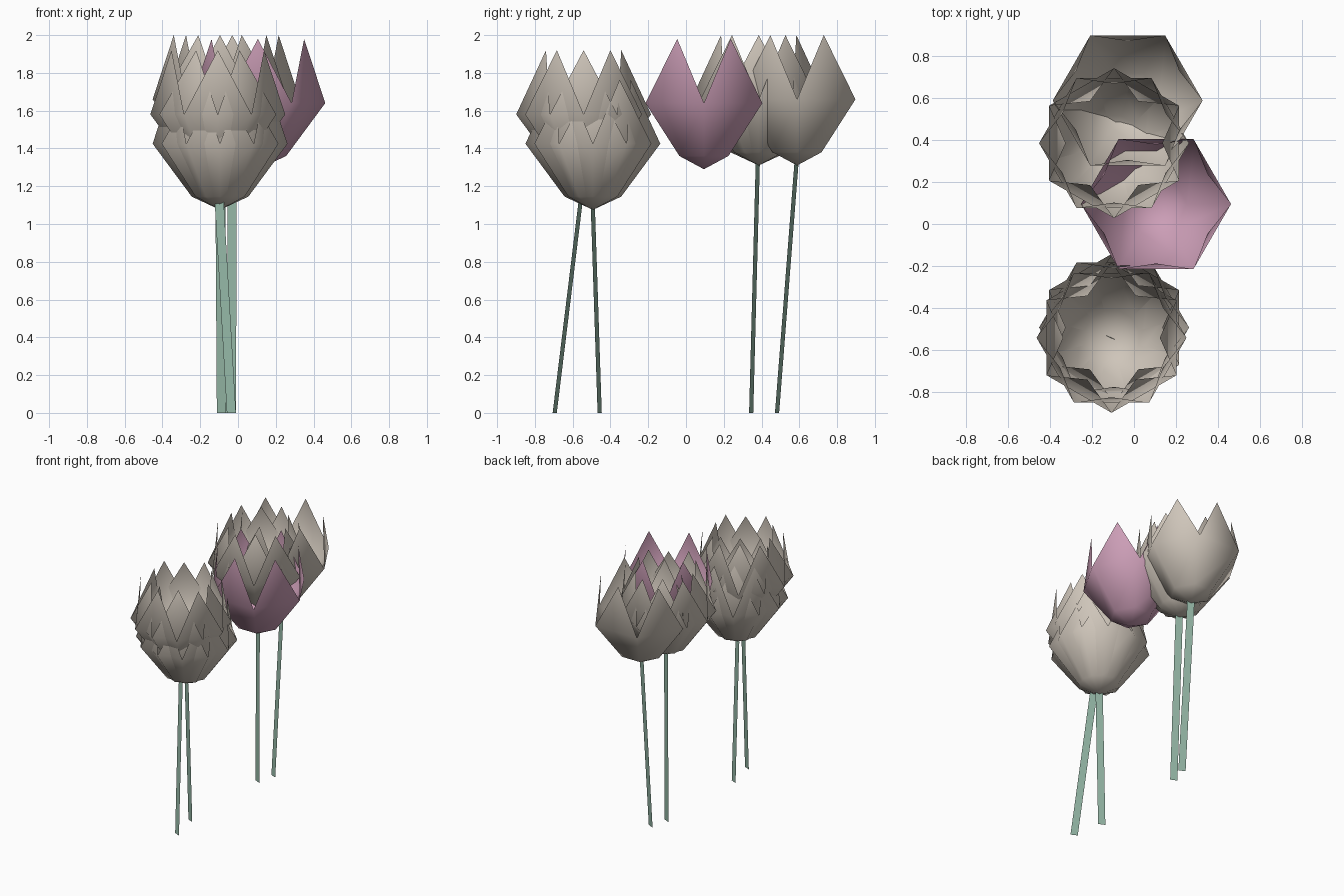
import bpy
import bmesh
import math
from mathutils import Vector

if "Cube" in bpy.data.objects:
    bpy.data.objects.remove(bpy.data.objects["Cube"])


def material(name, rgb):
    m = bpy.data.materials.new(name)
    m.diffuse_color = (*rgb, 1)
    m.use_nodes = True
    m.node_tree.nodes["Principled BSDF"].inputs["Base Color"].default_value = m.diffuse_color
    return m


CREAM = material("cream petal", (0.62, 0.56, 0.49))
PINK = material("pink petal", (0.60, 0.34, 0.47))
GREEN = material("green stem", (0.29, 0.46, 0.37))


def add_object(name, bm, mat):
    mesh = bpy.data.meshes.new(name)
    bm.to_mesh(mesh)
    bm.free()
    mesh.materials.append(mat)
    ob = bpy.data.objects.new(name, mesh)
    bpy.context.collection.objects.link(ob)
    return ob


def petal_cup(name, centre, mat, turn=0.0, tip_radius=0.283):
    """Open six-sided cup: bottom point, low ring, wide rim, pointed tips."""
    bm = bmesh.new()

    def ring(radius, z, offset=0.0):
        verts = []
        for k in range(6):
            a = math.radians(turn + offset + 60 * k)
            verts.append(bm.verts.new((radius * math.cos(a), radius * math.sin(a), z)))
        return verts

    bottom = bm.verts.new((0, 0, 0))
    low = ring(0.15, 0.07)
    rim = ring(0.357, 0.35)
    tips = ring(tip_radius, 0.69, 30)
    for k in range(6):
        n = (k + 1) % 6
        bm.faces.new((bottom, low[n], low[k]))
        bm.faces.new((low[k], low[n], rim[n], rim[k]))
        bm.faces.new((rim[k], rim[n], tips[k]))
    for f in bm.faces:
        f.smooth = True
    ob = add_object(name, bm, mat)
    ob.location = centre


def ribbon_stem(name, base, top):
    """Flat leaning strip."""
    half = Vector((0.024, -0.011, 0))
    base, top = Vector(base), Vector(top)
    bm = bmesh.new()
    corners = (base - half, base + half, top + half, top - half)
    bm.faces.new([bm.verts.new(c) for c in corners])
    add_object(name, bm, GREEN)


# Blossoms: name, centre of the bottom point, colour, has a second petal layer
blossoms = [
    ("front_low_blossom", (-0.095, -0.493, 1.075), CREAM, True),
    ("front_high_blossom", (-0.107, -0.542, 1.23), CREAM, True),
    ("pink_blossom", (0.105, 0.095, 1.29), PINK, False),
    ("middle_blossom", (-0.095, 0.385, 1.31), CREAM, True),
    ("back_blossom", (-0.03, 0.588, 1.31), CREAM, False),
]
for name, centre, mat, double in blossoms:
    petal_cup(name, centre, mat)
    if double:
        petal_cup(name + "_second_layer", centre, mat, turn=30, tip_radius=0.23)

# Stems
ribbon_stem("front_low_stem", (-0.088, -0.457, 0), (-0.095, -0.493, 1.085))
ribbon_stem("front_high_stem", (-0.035, -0.695, 0), (-0.107, -0.542, 1.25))
ribbon_stem("middle_stem", (-0.075, 0.345, 0), (-0.095, 0.38, 1.325))
ribbon_stem("back_stem", (-0.035, 0.482, 0), (-0.03, 0.585, 1.325))
